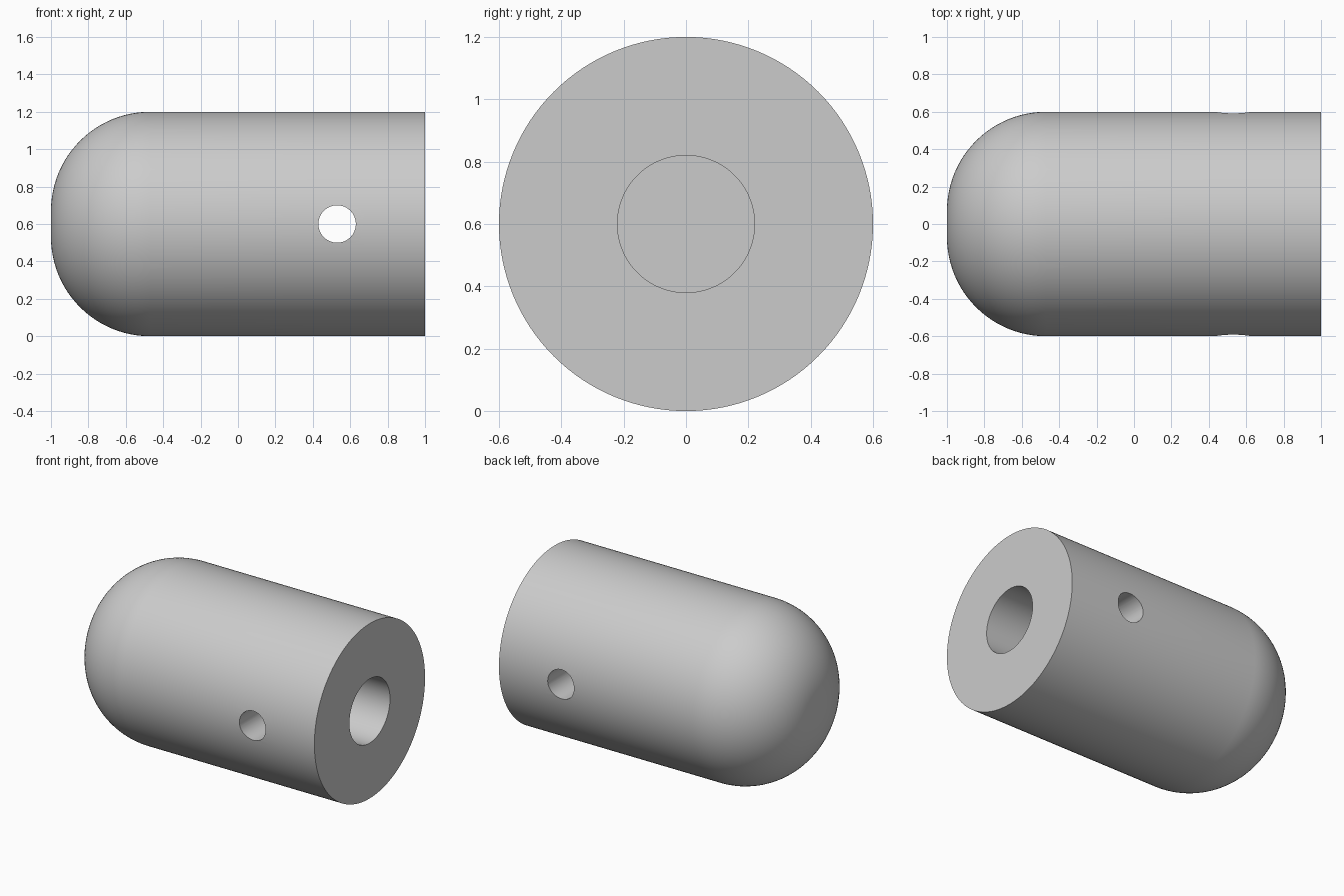
import bpy
import bmesh
from math import sin, cos, pi, radians
from mathutils import Vector, Matrix

default = bpy.data.objects.get("Cube")
if default:
    bpy.data.objects.remove(default, do_unlink=True)

RADIUS = 0.6        # outer radius
ROUND = 0.53        # radius of the rounded nose edge
BORE = 0.22         # blind bore radius
BORE_END = -0.1     # x of the bore floor
HOLE = 0.1          # cross hole radius
HOLE_X = 0.53       # x of the cross hole
STEPS = 128

grey = bpy.data.materials.new("plain_grey")
grey.use_nodes = True
colour = (0.6, 0.6, 0.6, 1)
grey.diffuse_color = colour
grey.node_tree.nodes["Principled BSDF"].inputs["Base Color"].default_value = colour

# Half section of the body: nose, side, end face, bore wall, bore floor
profile = [(-1, 0)]
for i in range(25):
    a = i / 24 * pi / 2
    profile.append((-1 + ROUND * (1 - cos(a)), RADIUS - ROUND * (1 - sin(a))))
profile += [(HOLE_X - 0.15, RADIUS), (HOLE_X + 0.15, RADIUS), (1, RADIUS),
            (1, BORE), (BORE_END, BORE), (BORE_END, 0)]

# Revolve the section about the x axis
bm = bmesh.new()
verts = [bm.verts.new((x, 0, r)) for x, r in profile]
edges = [bm.edges.new(pair) for pair in zip(verts, verts[1:])]
bmesh.ops.spin(bm, geom=verts + edges, cent=(0, 0, 0), axis=(1, 0, 0),
               angle=2 * pi, steps=STEPS, use_duplicate=False)
bmesh.ops.remove_doubles(bm, verts=bm.verts, dist=0.0001)
bmesh.ops.recalc_face_normals(bm, faces=bm.faces)
bmesh.ops.translate(bm, verts=bm.verts, vec=Vector((0, 0, RADIUS)))
mesh = bpy.data.meshes.new("round_nosed_body")
bm.to_mesh(mesh)
bm.free()
mesh.materials.append(grey)
body = bpy.data.objects.new("round_nosed_body", mesh)
bpy.context.collection.objects.link(body)

# Cross hole through both walls
bpy.ops.mesh.primitive_cylinder_add(vertices=64, radius=HOLE, depth=2,
                                    location=(HOLE_X, 0, RADIUS),
                                    rotation=(pi / 2, 0, 0))
cutter = bpy.context.object
cutter.name = "cross_hole_cutter"
cutter.hide_render = True
cutter.data.materials.append(grey)

cut = body.modifiers.new("cross_hole", "BOOLEAN")
cut.operation = "DIFFERENCE"
cut.solver = "EXACT"
cut.object = cutter

bpy.ops.object.select_all(action="DESELECT")
body.select_set(True)
bpy.context.view_layer.objects.active = body
bpy.ops.object.modifier_apply(modifier=cut.name)
bpy.data.objects.remove(cutter, do_unlink=True)
bpy.ops.object.shade_smooth_by_angle(angle=radians(30))
